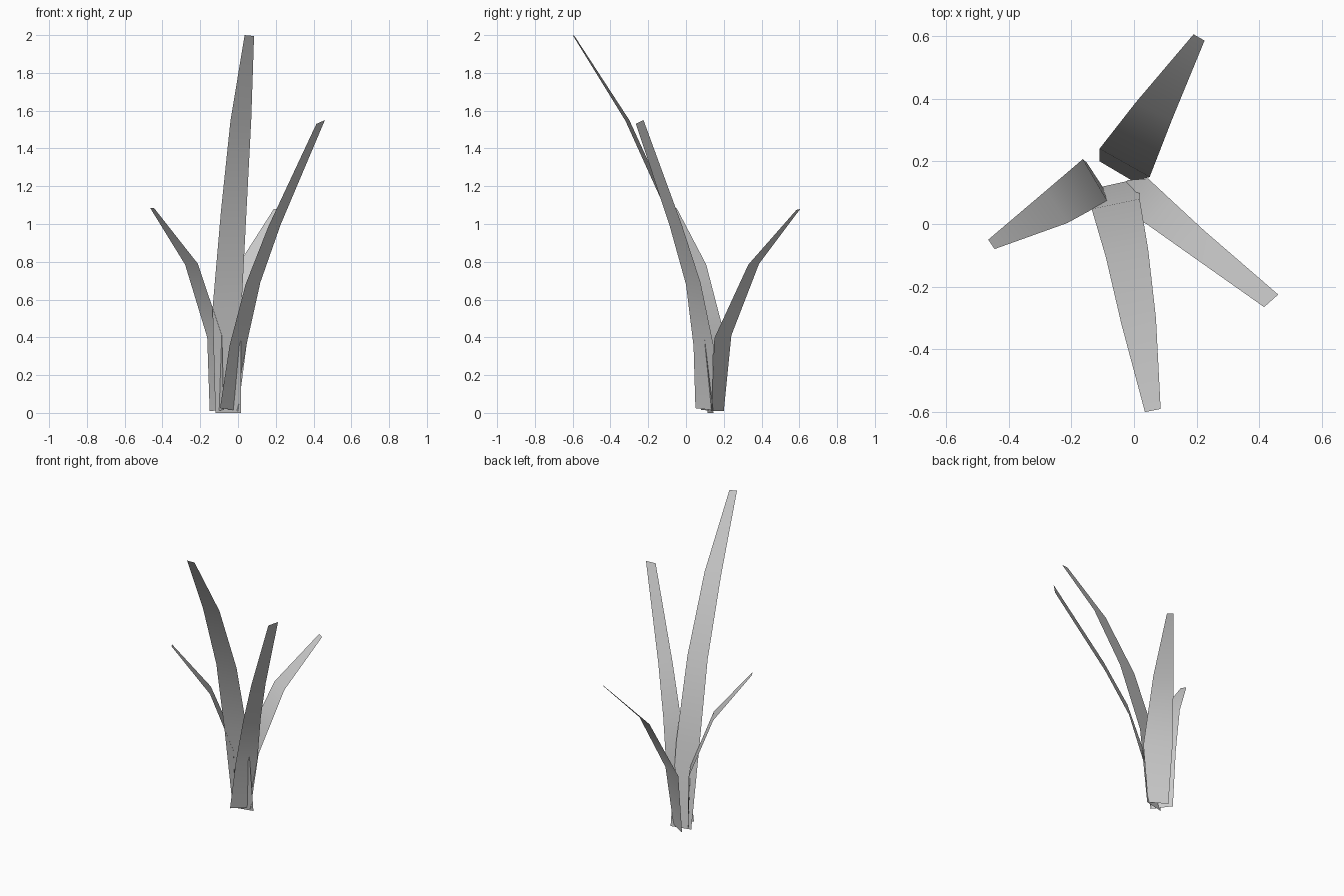
import bpy

def blade(name, rows, flip=False):
    """Thin leaf strip; each row is (left x, y, right x, y, left z, right z)."""
    verts, faces = [], []
    for lx, ly, rx, ry, lz, rz in rows:
        verts += [(lx, ly, lz), (rx, ry, rz)]
    for i in range(len(rows) - 1):
        a = 2 * i
        f = (a, a + 1, a + 3, a + 2)
        faces.append(f[::-1] if flip else f)
    me = bpy.data.meshes.new(name)
    me.from_pydata(verts, [], faces)
    for p in me.polygons:
        p.use_smooth = True
    ob = bpy.data.objects.new(name, me)
    bpy.context.collection.objects.link(ob)

# tall front leaf
blade("tall_front_leaf", [
    (-0.12, 0.115, 0.015, 0.145, 0.0, 0.0),
    (-0.135, 0.048, 0.018, 0.08, 0.55, 0.55),
    (-0.09, -0.105, 0.045, -0.08, 1.07, 1.07),
    (-0.04, -0.32, 0.07, -0.30, 1.545, 1.55),
    (0.035, -0.60, 0.085, -0.59, 2.0, 1.995)], flip=True)

# medium leaf leaning to the front right
blade("right_leaf", [
    (-0.095, 0.05, -0.02, 0.14, 0.025, 0.015),
    (-0.045, 0.04, 0.045, 0.145, 0.355, 0.36),
    (0.04, 0.0, 0.118, 0.077, 0.68, 0.69),
    (0.16, -0.085, 0.225, -0.022, 0.985, 0.995),
    (0.415, -0.265, 0.46, -0.225, 1.53, 1.55)], flip=True)

# short leaf leaning back
blade("short_back_leaf", [
    (-0.11, 0.20, 0.0, 0.135, 0.01, 0.01),
    (-0.11, 0.24, 0.05, 0.15, 0.41, 0.395),
    (0.005, 0.387, 0.12, 0.33, 0.79, 0.785),
    (0.19, 0.605, 0.225, 0.585, 1.08, 1.075)], flip=True)

# short leaf leaning left
blade("short_left_leaf", [
    (-0.15, 0.195, -0.075, 0.08, 0.01, 0.015),
    (-0.163, 0.207, -0.085, 0.073, 0.40, 0.41),
    (-0.28, 0.107, -0.213, 0.003, 0.785, 0.79),
    (-0.465, -0.05, -0.445, -0.08, 1.085, 1.085)])
